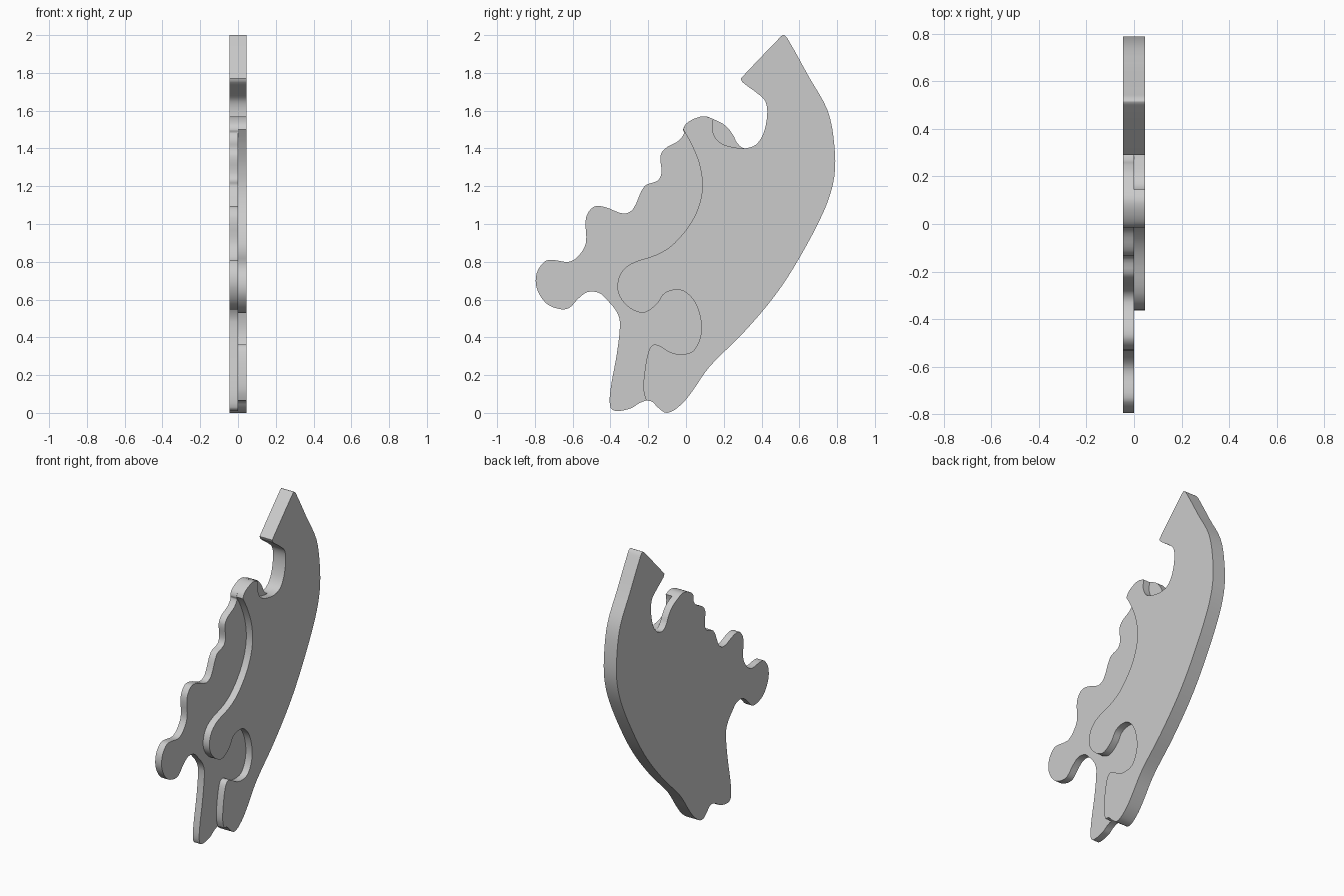
import bpy
import bmesh
from mathutils import Vector
from mathutils.geometry import interpolate_bezier

THICKNESS = 0.046
STEPS = 5

cube = bpy.data.objects.get("Cube")
if cube:
    bpy.data.objects.remove(cube, do_unlink=True)

# One plain grey for the whole model
grey = bpy.data.materials.new("plain grey")
grey.use_nodes = True
colour = (0.6, 0.6, 0.6, 1)
grey.diffuse_color = colour
grey.node_tree.nodes["Principled BSDF"].inputs["Base Color"].default_value = colour

# Profile sections as (y, z) in hundredths, each running clockwise
# Hook, long curved back and rounded foot, shared by both plates
hook_and_back = [
    (31, 140), (37, 142), (41, 148), (43, 158), (42, 165), (38, 169),
    (30, 175), (29, 177), (50, 199), (52, 200), (55, 196), (65, 178),
    (75, 160), (78.5, 142), (78.5, 125), (73.5, 108), (60, 82), (47, 62),
    (30, 42), (12.5, 24.5), (3, 11), (-3, 4), (-10, 0), (-15, 3),
    (-18, 6), (-21, 6.5),
]
# Wavy outer edge of the base plate, from the small foot up to the crest
wavy_edge = [
    (-25, 5), (-29, 2.5), (-37, 1), (-40, 3), (-40, 12), (-36.5, 32),
    (-35, 48), (-37, 54), (-42, 60), (-46, 63.5), (-52, 64), (-57, 60.5),
    (-62, 55.5), (-67, 55), (-74, 58), (-79, 66), (-79, 74), (-75, 80),
    (-71, 81), (-62, 80), (-57, 83), (-53, 90), (-53, 103), (-49, 109),
    (-43, 109), (-33, 105.5), (-28, 108), (-22, 120), (-15, 123),
    (-13, 127), (-13.5, 136), (-11, 140), (-4, 144), (-1, 148),
]
# Inner edge of the raised plate, with its round bay and lobe
inner_edge = [
    (-22.5, 12), (-22, 21), (-20, 32), (-17.5, 36), (-14, 35.5), (-8, 32),
    (-2, 31), (4, 33), (8, 42), (7, 53), (3, 61), (-3, 65), (-11, 63.5),
    (-15, 58), (-20, 54), (-24, 53), (-31, 56.5), (-36, 64), (-35, 73),
    (-29, 79), (-15, 84), (-6, 90), (4, 103), (8.5, 117), (7.5, 130),
    (3, 142),
]
# Rounded crest, and the two ways it runs into the hook
crest = [(-1.5, 150), (0, 153), (5, 156), (10, 157), (14.5, 155.5)]
crest_slope = [(21, 152), (25, 147), (27, 143)]
crest_notch = [(14, 150), (16, 145), (20, 142), (26, 140.5)]


def smooth_outline(points, corners):
    """Sample a closed smooth curve through the points, sharp at the corners."""
    knots = [Vector((y, z)) / 100 for y, z in points]
    count = len(knots)
    tangents = []
    for i, point in enumerate(points):
        direction = knots[(i + 1) % count] - knots[i - 1]
        tangents.append(Vector((0, 0)) if point in corners else direction.normalized())
    outline = []
    for i, start in enumerate(knots):
        j = (i + 1) % count
        end = knots[j]
        reach = (end - start).length / 3
        samples = interpolate_bezier(start, start + tangents[i] * reach,
                                     end - tangents[j] * reach, end, STEPS)
        outline.extend(samples[:-1])
    return outline


def make_plate(name, points, corners, x_start):
    """Extrude a side profile along x into a flat plate."""
    bm = bmesh.new()
    verts = [bm.verts.new((x_start, p[0], p[1])) for p in smooth_outline(points, corners)]
    face = bm.faces.new(verts)
    extruded = bmesh.ops.extrude_face_region(bm, geom=[face], use_keep_orig=True)
    moved = [g for g in extruded["geom"] if isinstance(g, bmesh.types.BMVert)]
    bmesh.ops.translate(bm, verts=moved, vec=(THICKNESS, 0, 0))
    bmesh.ops.recalc_face_normals(bm, faces=bm.faces)
    mesh = bpy.data.meshes.new(name)
    bm.to_mesh(mesh)
    bm.free()
    mesh.materials.append(grey)
    plate = bpy.data.objects.new(name, mesh)
    bpy.context.collection.objects.link(plate)
    bpy.ops.object.select_all(action="DESELECT")
    plate.select_set(True)
    bpy.context.view_layer.objects.active = plate
    bpy.ops.object.shade_smooth_by_angle()
    return plate


hook_tip, foot_end = hook_and_back[7], hook_and_back[-1]

# Full base plate
make_plate("base_plate", hook_and_back + wavy_edge + crest + crest_slope,
           {hook_tip}, -THICKNESS)

# Smaller raised plate on top of it
make_plate("raised_plate", hook_and_back + inner_edge + crest + crest_notch,
           {hook_tip, foot_end, crest[0], crest[-1]}, 0)
